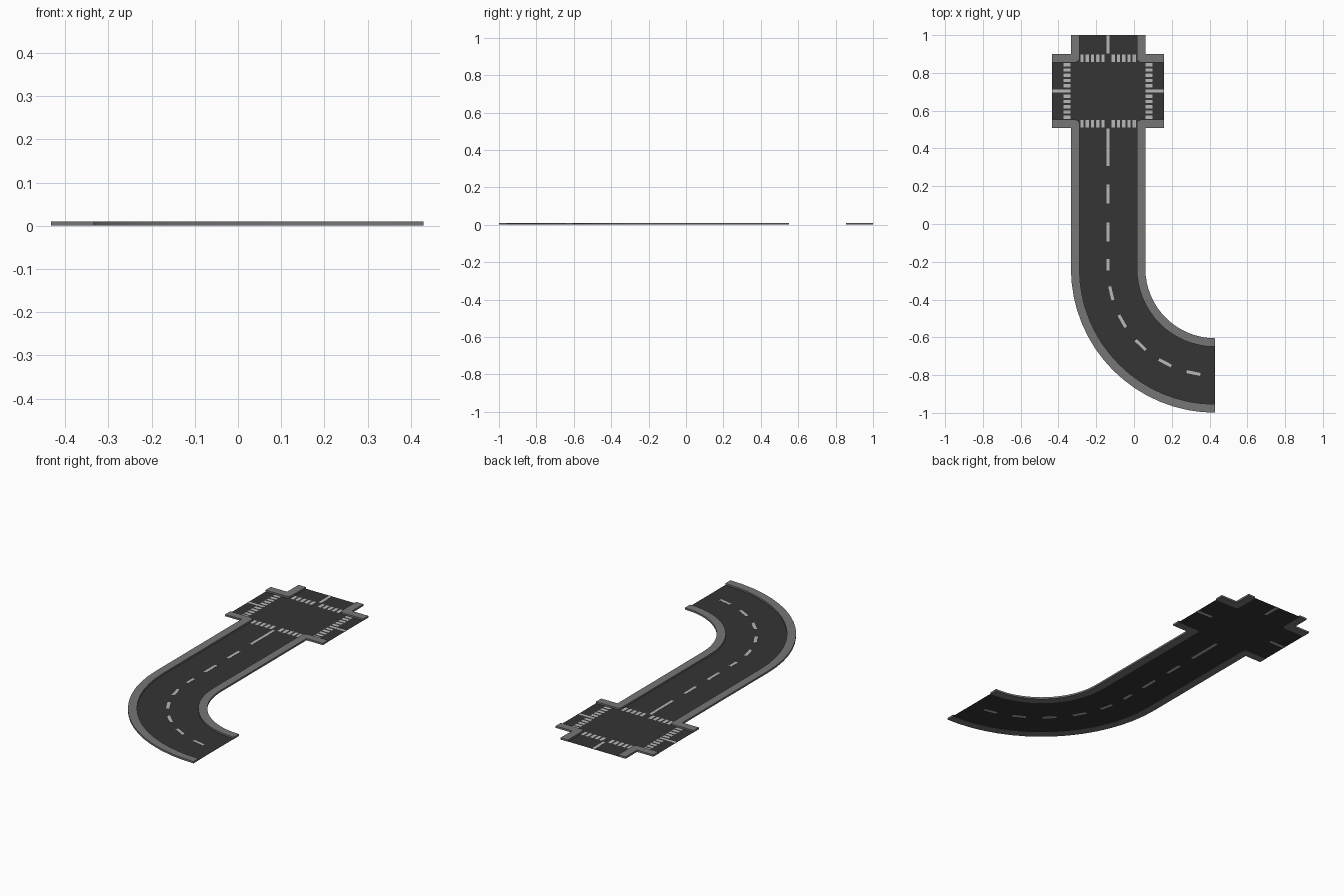
import bpy, bmesh
from math import pi, sin, cos, radians

if "Cube" in bpy.data.objects:
    bpy.data.objects.remove(bpy.data.objects["Cube"])

H = 0.01                      # curb height
ROAD, CURB = 0.152, 0.197     # half widths: asphalt edge, curb edge
CX, R = -0.137, 0.567         # road centre line, bend radius
BX, BY = 0.43, -0.235         # bend centre
IY, S = 0.704, 0.296          # crossing centre and half size
Y0 = IY - S                   # where the road meets the crossing


def material(name, v):
    m = bpy.data.materials.new(name)
    m.diffuse_color = (v, v, v, 1)
    m.use_nodes = True
    m.node_tree.nodes["Principled BSDF"].inputs["Base Color"].default_value = m.diffuse_color
    return m


ASPHALT = material("asphalt", 0.035)
STONE = material("curb_stone", 0.18)
PAINT = material("road_paint", 0.48)


def build(name, polys, z0, z1, mat):
    """Flat polygons at z0, extruded to z1 when it is higher."""
    bm = bmesh.new()
    for p in polys:
        bm.faces.new([bm.verts.new((x, y, z0)) for x, y in p])
    bmesh.ops.remove_doubles(bm, verts=bm.verts, dist=1e-5)
    bmesh.ops.recalc_face_normals(bm, faces=bm.faces)
    for f in bm.faces:
        if f.normal.z < 0:
            f.normal_flip()
    if z1 > z0:
        out = bmesh.ops.extrude_face_region(bm, geom=bm.faces[:], use_keep_orig=True)
        top = [v for v in out["geom"] if isinstance(v, bmesh.types.BMVert)]
        bmesh.ops.translate(bm, verts=top, vec=(0, 0, z1 - z0))
        bmesh.ops.recalc_face_normals(bm, faces=bm.faces)
    me = bpy.data.meshes.new(name)
    bm.to_mesh(me)
    bm.free()
    me.materials.append(mat)
    ob = bpy.data.objects.new(name, me)
    bpy.context.collection.objects.link(ob)
    return ob


def rect(x, y, w, h):
    return [(x - w / 2, y - h / 2), (x + w / 2, y - h / 2),
            (x + w / 2, y + h / 2), (x - w / 2, y + h / 2)]


def bend(a, o):
    """Point on the bend at a degrees, o outwards of the centre line."""
    t = pi + radians(a)
    return (BX + (R + o) * cos(t), BY + (R + o) * sin(t))


def band(o0, o1, angles):
    return [[bend(a, o0), bend(b, o0), bend(b, o1), bend(a, o1)]
            for a, b in zip(angles, angles[1:])]


def road_band(o0, o1):
    """Straight stretch followed by the quarter bend."""
    straight = [(CX - o0, Y0), (CX - o0, BY), (CX - o1, BY), (CX - o1, Y0)]
    return [straight] + band(o0, o1, [90 * i / 16 for i in range(17)])


# Road surface and its curbs
build("road_surface", road_band(-ROAD, ROAD), 0.001, 0.001, ASPHALT)
build("outer_curb", road_band(ROAD, CURB), 0, H, STONE)
build("inner_curb", road_band(-CURB, -ROAD), 0, H, STONE)

# Crossing surface and four corner curbs, by quarter turns
r = 0.022
arc = [(ROAD + r - r * sin(radians(a)), ROAD + r - r * cos(radians(a)))
       for a in (0, 22.5, 45, 67.5, 90)]
quarter = [(S, ROAD)] + arc + [(ROAD, S)]
corner = quarter + [(CURB, S), (CURB, CURB), (S, CURB)]


def turned(pts, k):
    for _ in range(k):
        pts = [(-y, x) for x, y in pts]
    return pts


def placed(pts):
    return [(CX + x, IY + y) for x, y in pts]


outline = [p for k in range(4) for p in turned(quarter, k)]
build("crossing_surface", [placed(outline)], 0.001, 0.001, ASPHALT)
for k in range(4):
    build(f"corner_curb_{k + 1}", [placed(turned(corner, k))], 0, H, STONE)

# Centre line dashes, visible from both sides of the surface
W = 0.016
dashes = [rect(CX, Y0 - 0.05 - 0.2 * i, W, 0.1) for i in range(3)]
dashes.append(rect(CX, -0.215, W, 0.06))
build("straight_dashes", dashes, 0, 0.002, PAINT)
bend_dashes = []
for k in range(5):
    a = 9.7 + 16.2 * k
    bend_dashes += band(-W / 2, W / 2, [a, a + 7.5])
build("bend_dashes", bend_dashes, 0, 0.002, PAINT)
arm = rect(S - 0.049, 0, 0.098, W)
build("crossing_lines", [placed(turned(arm, k)) for k in range(4)], 0, 0.002, PAINT)

# Pedestrian stripes
for name, s in (("front", -1), ("back", 1)):
    xs = [m * (0.027 + 0.0278 * i) for m in (-1, 1) for i in range(5)]
    build(f"{name}_walk_stripes", [placed(rect(x, s * 0.174, 0.017, 0.039)) for x in xs],
          0.0022, 0.0022, PAINT)
for name, s in (("left", -1), ("right", 1)):
    ys = [0.0278 * (i - 5) for i in range(11)]
    build(f"{name}_walk_stripes", [placed(rect(s * 0.217, y, 0.038, 0.017)) for y in ys],
          0.0022, 0.0022, PAINT)
